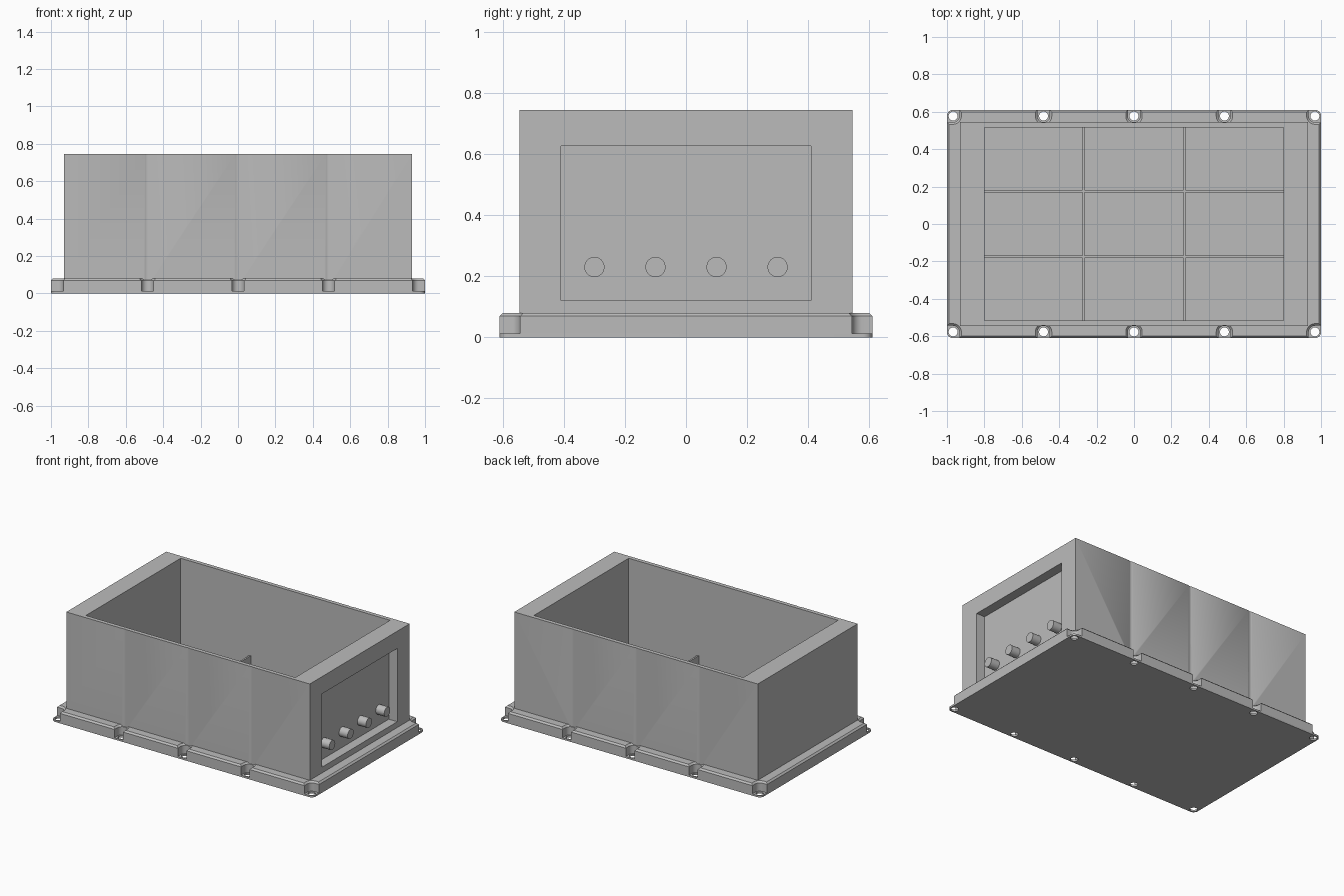
import bpy, bmesh
from math import pi, sin, cos, radians
from mathutils import Matrix

cube = bpy.data.objects.get("Cube")
if cube:
    bpy.data.objects.remove(cube, do_unlink=True)

grey = bpy.data.materials.new("light_grey")
grey.use_nodes = True
GREY = (0.5, 0.5, 0.5, 1)
grey.diffuse_color = GREY
for node in grey.node_tree.nodes:
    if node.type == 'BSDF_PRINCIPLED':
        node.inputs["Base Color"].default_value = GREY

L, W = 1.0, 0.61              # flange half length and half width
BX, BY, TOP = 0.93, 0.545, 0.745   # wall outside
CX, CY, FLOOR = 0.8, 0.517, 0.04   # cavity
PLATE, RIM = 0.012, 0.08      # plate thickness, flange height
NR = 0.033                    # screw notch radius
HX, HY = L - NR, W - NR       # outermost screw position
SCREWS = [-HX, -HX / 2, 0, HX / 2, HX]


def finish(name, bm):
    bmesh.ops.recalc_face_normals(bm, faces=bm.faces[:])
    mesh = bpy.data.meshes.new(name)
    bm.to_mesh(mesh)
    bm.free()
    mesh.materials.append(grey)
    obj = bpy.data.objects.new(name, mesh)
    bpy.context.collection.objects.link(obj)
    return obj


def box(name, x0, x1, y0, y1, z0, z1):
    bm = bmesh.new()
    m = Matrix.Translation(((x0 + x1) / 2, (y0 + y1) / 2, (z0 + z1) / 2))
    m = m @ Matrix.Diagonal((x1 - x0, y1 - y0, z1 - z0, 1))
    bmesh.ops.create_cube(bm, size=1, matrix=m)
    return finish(name, bm)


def cylinder(name, centre, radius, length, rot=Matrix()):
    bm = bmesh.new()
    bmesh.ops.create_cone(bm, cap_ends=True, segments=32, radius1=radius, radius2=radius,
                          depth=length, matrix=Matrix.Translation(centre) @ rot)
    return finish(name, bm)


def prism(name, outline, z0, z1, chamfer=0):
    bm = bmesh.new()
    face = bm.faces.new([bm.verts.new((x, y, z0)) for x, y in outline])
    if face.normal.z < 0:
        face.normal_flip()
    out = bmesh.ops.extrude_face_region(bm, geom=[face])["geom"]
    verts = [g for g in out if isinstance(g, bmesh.types.BMVert)]
    bmesh.ops.translate(bm, verts=verts, vec=(0, 0, z1 - z0 - chamfer))
    bmesh.ops.recalc_face_normals(bm, faces=bm.faces[:])
    if chamfer:
        top = max(bm.faces, key=lambda f: f.calc_center_median().z)
        bmesh.ops.inset_region(bm, faces=[top], thickness=chamfer, depth=chamfer,
                               use_even_offset=True)
    return finish(name, bm)


def combine(obj, other, operation):
    mod = obj.modifiers.new(operation, 'BOOLEAN')
    mod.operation, mod.object, mod.solver = operation, other, 'EXACT'
    bpy.context.view_layer.update()
    deps = bpy.context.evaluated_depsgraph_get()
    mesh = bpy.data.meshes.new_from_object(obj.evaluated_get(deps))
    obj.modifiers.clear()
    obj.data = mesh
    bpy.data.objects.remove(other, do_unlink=True)


def arc(cx, cy, r, a0, a1, n):
    return [(cx + r * cos(radians(a0 + (a1 - a0) * i / n)),
             cy + r * sin(radians(a0 + (a1 - a0) * i / n))) for i in range(n + 1)]


def turned(points):
    return points + [(-x, -y) for x, y in points]


# Flange outline with concave screw notches, half of it turned to make the rest
half = [(L, HY - NR)] + arc(HX, HY, NR, 270, 180, 8) + [(HX - NR, W)]
for x in reversed(SCREWS[1:-1]):
    half += [(x + NR, W)] + arc(x, HY, NR, 360, 180, 16) + [(x - NR, W)]
half += [(-HX + NR, W)] + arc(-HX, HY, NR, 0, -90, 8) + [(-L, HY - NR)]
enclosure = prism("enclosure", turned(half), PLATE, RIM, 0.011)

# Walls with shallow screw-driver grooves down the long sides
walls = box("walls", -BX, BX, -BY, BY, PLATE, TOP)
for x in SCREWS[1:-1]:
    for y in (-HY, HY):
        groove = cylinder("groove_cutter", (x, y, PLATE + 0.5), NR + 0.002, 1.0)
        combine(walls, groove, 'DIFFERENCE')
combine(enclosure, walls, 'UNION')

# Storage cavity and the recessed end panel
combine(enclosure, box("cavity_cutter", -CX, CX, -CY, CY, FLOOR, 1), 'DIFFERENCE')
PANEL = BX - 0.065
combine(enclosure, box("panel_cutter", PANEL, 1.1, -0.41, 0.41, 0.12, 0.626), 'DIFFERENCE')

# Base plate with rounded corners and screw holes
r = 0.031
rounded = arc(L - r, W - r, r, 0, 90, 8) + arc(-L + r, W - r, r, 90, 180, 8)
base_plate = prism("base_plate", turned(rounded), 0, PLATE)
for x in SCREWS:
    for y in (-HY, HY):
        combine(base_plate, cylinder("hole_cutter", (x, y, 0), 0.024, 0.1), 'DIFFERENCE')

# Thin dividers on the cavity floor
T, DIV = 0.006, 0.215
for i, s in enumerate((-1, 1)):
    box(f"cross_divider_{i + 1}", s * 0.27 - T, s * 0.27 + T, -CY, CY, FLOOR, DIV)
    box(f"long_divider_{i + 1}", -CX, CX, s * 0.175 - T, s * 0.175 + T, FLOOR, DIV)

# Row of round knobs on the end panel
knobs = [cylinder(f"knob_{i + 1}", ((PANEL + BX) / 2, -0.3 + 0.2 * i, 0.23), 0.033,
                  BX - PANEL, Matrix.Rotation(pi / 2, 4, 'Y')) for i in range(4)]

# Smooth the curved faces and keep the edges sharp
bpy.ops.object.select_all(action='DESELECT')
for obj in [enclosure, base_plate] + knobs:
    obj.select_set(True)
bpy.context.view_layer.objects.active = enclosure
bpy.ops.object.shade_smooth_by_angle(angle=radians(30))
